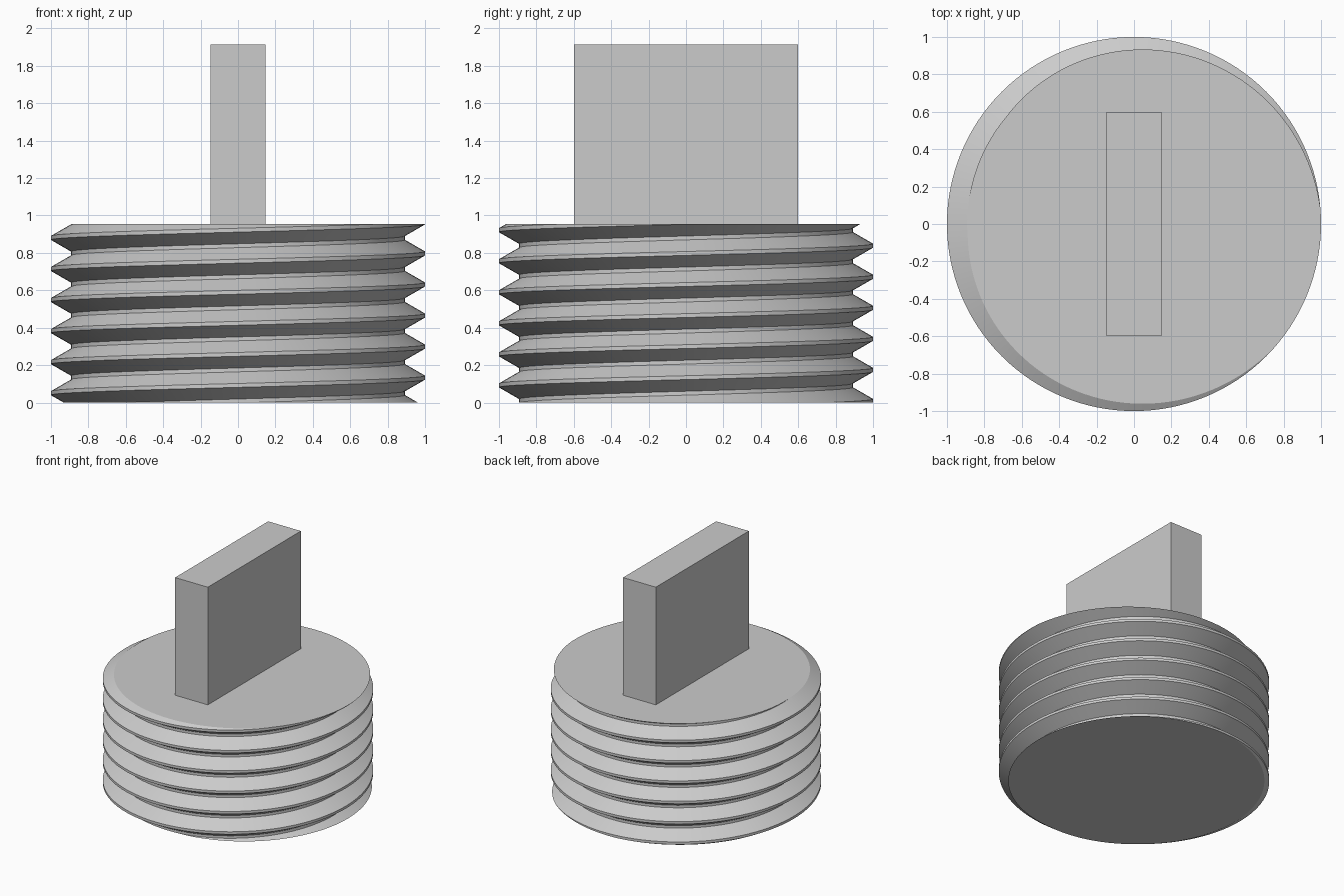
import bpy, bmesh
from math import cos, sin, tau

if "Cube" in bpy.data.objects:
    bpy.data.objects.remove(bpy.data.objects["Cube"], do_unlink=True)

SEGMENTS = 128
PITCH = 0.166
CREST_START = 0.797 - 7 * PITCH   # crest height at +x, well below the base
TURNS = 9
OUTER, ROOT = 1.0, 0.892
PLUG_TOP, GRIP_TOP = 0.955, 1.915

grey = bpy.data.materials.new("light grey")
grey.use_nodes = True
colour = (0.6, 0.6, 0.6, 1)
grey.diffuse_color = colour
grey.node_tree.nodes["Principled BSDF"].inputs["Base Color"].default_value = colour


def make_object(name, bm):
    mesh = bpy.data.meshes.new(name)
    bm.to_mesh(mesh)
    bm.free()
    mesh.materials.append(grey)
    obj = bpy.data.objects.new(name, mesh)
    bpy.context.collection.objects.link(obj)
    return obj


# Threaded plug: a right-handed helical sweep of one thread profile
flat = PITCH / 16
profile = [(OUTER, -flat), (OUTER, flat),
           (ROOT, PITCH / 2 - flat), (ROOT, PITCH / 2 + flat)]
step = len(profile)
bm = bmesh.new()
columns = []
for i in range(SEGMENTS):
    a = tau * i / SEGMENTS
    rise = CREST_START + PITCH * i / SEGMENTS
    columns.append([bm.verts.new((r * cos(a), r * sin(a), rise + PITCH * t + dz))
                    for t in range(TURNS) for r, dz in profile])
for i, col in enumerate(columns):
    # the last column meets the first one a full pitch higher
    last = i == SEGMENTS - 1
    nxt = columns[0][step:] if last else columns[i + 1]
    for j in range(len(nxt) - 1):
        bm.faces.new((col[j], nxt[j], nxt[j + 1], col[j + 1]))

# Trim both ends flat and cap them
for height, direction in ((0, -1), (PLUG_TOP, 1)):
    bmesh.ops.bisect_plane(bm, geom=bm.verts[:] + bm.edges[:] + bm.faces[:],
                           dist=1e-6, plane_co=(0, 0, height),
                           plane_no=(0, 0, direction), clear_outer=True)
bmesh.ops.holes_fill(bm, edges=[e for e in bm.edges if e.is_boundary], sides=0)
bmesh.ops.recalc_face_normals(bm, faces=bm.faces[:])
plug = make_object("threaded_plug", bm)

bpy.ops.object.select_all(action="DESELECT")
plug.select_set(True)
bpy.context.view_layer.objects.active = plug
bpy.ops.object.shade_smooth_by_angle(angle=0.5)

# Flat grip standing on the plug
bm = bmesh.new()
bmesh.ops.create_cube(bm, size=1)
bmesh.ops.scale(bm, vec=(0.295, 1.2, GRIP_TOP - PLUG_TOP), verts=bm.verts)
bmesh.ops.translate(bm, vec=(0, 0, (GRIP_TOP + PLUG_TOP) / 2), verts=bm.verts)
make_object("grip", bm)
